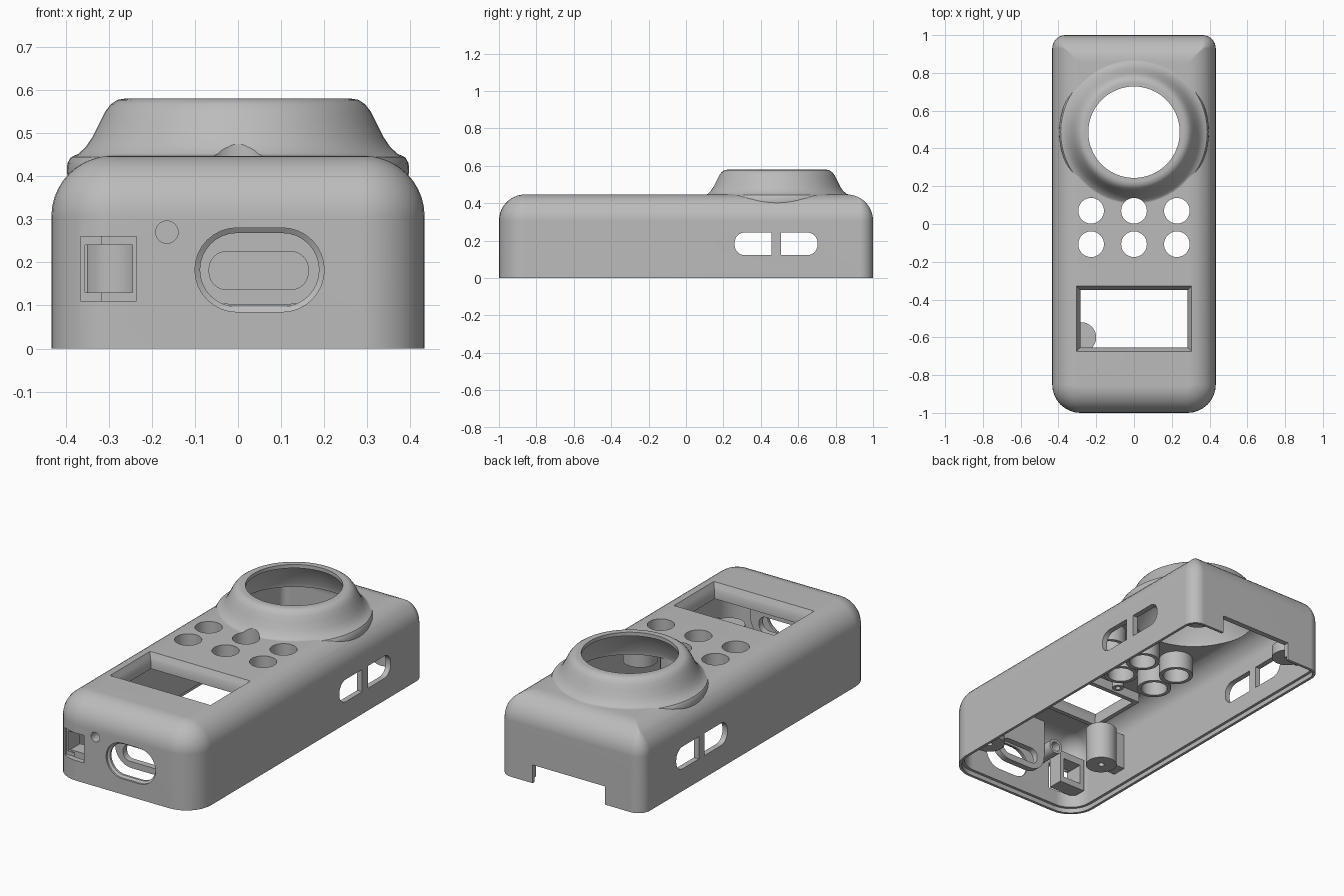
import bpy, bmesh, math

cube = bpy.data.objects.get("Cube")
if cube:
    bpy.data.objects.remove(cube, do_unlink=True)

GREY = (0.5, 0.5, 0.5, 1)
mat = bpy.data.materials.new("plain grey plastic")
mat.use_nodes = True
mat.diffuse_color = GREY
mat.node_tree.nodes["Principled BSDF"].inputs["Base Color"].default_value = GREY
mat.node_tree.nodes["Principled BSDF"].inputs["Roughness"].default_value = 0.6


def outline(x0, x1, y0, y1, radii=0, n=8):
    """Rectangle with rounded corners, counter-clockwise from the upper right."""
    if not isinstance(radii, (list, tuple)):
        radii = [radii] * 4
    pts = []
    corners = [(x1, y1, -1, -1), (x0, y1, 1, -1), (x0, y0, 1, 1), (x1, y0, -1, 1)]
    for k, ((cx, cy, sx, sy), r) in enumerate(zip(corners, radii)):
        steps = n if r > 0 else 0
        for i in range(steps + 1):
            a = math.pi / 2 * (k + i / max(steps, 1))
            pts.append((cx + sx * r + r * math.cos(a), cy + sy * r + r * math.sin(a)))
    return pts


def circle(cx, cy, r, n=8):
    return outline(cx - r, cx + r, cy - r, cy + r, r, n)


def loft(name, sections, axis="z"):
    """Solid through (outline, position) sections along an axis."""
    place = {"x": lambda u, v, w: (w, u, v),
             "y": lambda u, v, w: (u, w, v),
             "z": lambda u, v, w: (u, v, w)}[axis]
    bm = bmesh.new()
    rings = [[bm.verts.new(place(u, v, w)) for u, v in pts] for pts, w in sections]
    for a, b in zip(rings, rings[1:]):
        for i in range(len(a)):
            j = (i + 1) % len(a)
            bm.faces.new((a[i], a[j], b[j], b[i]))
    bm.faces.new(rings[0])
    bm.faces.new(rings[-1])
    bmesh.ops.remove_doubles(bm, verts=bm.verts, dist=1e-5)
    bmesh.ops.recalc_face_normals(bm, faces=bm.faces)
    mesh = bpy.data.meshes.new(name)
    bm.to_mesh(mesh)
    bm.free()
    mesh.materials.append(mat)
    obj = bpy.data.objects.new(name, mesh)
    bpy.context.collection.objects.link(obj)
    return obj


def prism(name, pts, lo, hi, axis="z"):
    return loft(name, [(pts, lo), (pts, hi)], axis)


def box(name, x0, x1, y0, y1, z0, z1):
    return prism(name, outline(x0, x1, y0, y1), z0, z1)


def combine(obj, tool, operation="DIFFERENCE"):
    mod = obj.modifiers.new("combine", "BOOLEAN")
    mod.operation, mod.object, mod.solver = operation, tool, "EXACT"
    bpy.context.view_layer.objects.active = obj
    bpy.ops.object.modifier_apply(modifier=mod.name)
    bpy.data.objects.remove(tool, do_unlink=True)


def plan(inset):
    """Body footprint: large front corners, tighter back corners."""
    back, front = max(0.07 - inset, 0.004), max(0.15 - inset, 0.004)
    return outline(-0.433 + inset, 0.433 - inset, -1 + inset, 1 - inset,
                   [back, back, front, front])


def body(name, wall, bottom):
    """Rounded-top body, shrunk evenly by the wall thickness."""
    fillet, steps = 0.14 - wall, 10
    sections = [(plan(wall), bottom)]
    for i in range(steps + 1):
        a = math.pi / 2 * i / steps
        sections.append((plan(wall + fillet * (1 - math.cos(a))),
                         0.307 + fillet * math.sin(a)))
    return loft(name, sections)


def turned(name, profile):
    return loft(name, [(circle(0, 0.486, r, 16), z) for r, z in profile])


# Case: rounded body joined to the flared collar, then hollowed
case = body("case_shell", 0, 0)
combine(case, turned("collar", [
    (0.39, 0.37), (0.397, 0.41), (0.396, 0.43), (0.388, 0.444), (0.37, 0.452),
    (0.353, 0.468), (0.338, 0.49), (0.322, 0.522), (0.308, 0.55), (0.295, 0.567),
    (0.28, 0.577), (0.262, 0.58)]), "UNION")
combine(case, body("cavity", 0.03, -0.1))
combine(case, prism("rim_step", plan(0.015), -0.1, 0.025))
combine(case, turned("collar_cavity", [
    (0.335, 0.37), (0.325, 0.44), (0.305, 0.487), (0.28, 0.535), (0.262, 0.555),
    (0.242, 0.56), (0.242, 0.65)]))

# Screen window with sloped sides and an inner frame
glass = (-0.283, 0.283, -0.653, -0.35)


def grown(rect, g):
    return outline(rect[0] - g, rect[1] + g, rect[2] - g, rect[3] + g)


combine(case, loft("window", [(grown(glass, 0), 0.2), (grown(glass, 0), 0.40),
                              (grown(glass, 0.022), 0.448), (grown(glass, 0.022), 0.5)]))
frame = prism("screen_frame", grown(glass, 0.025), 0.365, 0.425)
combine(frame, loft("window", [(grown(glass, 0), 0.2), (grown(glass, 0), 0.40),
                               (grown(glass, 0.022), 0.448)]))

# Six button holes with guide tubes beneath
buttons = [(x, y) for y in (0.07, -0.107) for x in (-0.227, 0, 0.227)]
for i, (x, y) in enumerate(buttons):
    combine(case, prism("hole", circle(x, y, 0.068), 0.2, 0.7))
    tube = prism(f"button_tube_{i + 1}", circle(x, y, 0.088), 0.32, 0.43)
    combine(tube, prism("hole", circle(x, y, 0.068), 0.2, 0.7))

# Paired slots through both sides
for y0, y1, radii in ((0.26, 0.457, [0, 0.055, 0.055, 0]),
                      (0.507, 0.703, [0.055, 0, 0, 0.055])):
    combine(case, prism("slot", outline(y0, y1, 0.122, 0.244, radii), -0.6, 0.6, "x"))

# Back notch in the lower edge
combine(case, box("notch", -0.21, 0.23, 0.9, 1.1, -0.1, 0.10))

# Oval front port, with a slotted plate set behind it
wide = outline(-0.10, 0.20, 0.085, 0.28, 0.0975)
narrow = outline(-0.088, 0.188, 0.097, 0.268, 0.0855)
combine(case, loft("port", [(wide, -1.1), (wide, -0.99), (narrow, -0.982),
                            (narrow, -0.93)], "y"))
plate = prism("port_plate", outline(-0.115, 0.215, 0.102, 0.43, [0, 0, 0.1, 0.1]),
              -0.90, -0.865, "y")
combine(plate, prism("slot", outline(-0.067, 0.163, 0.137, 0.225, 0.04), -1, -0.8, "y"))

# Front switch recess and its housing
opening = outline(-0.355, -0.245, 0.13, 0.24)
combine(case, prism("recess", outline(-0.365, -0.235, 0.11, 0.26), -1.1, -0.965, "y"))
combine(case, prism("opening", opening, -1.1, -0.8, "y"))
housing = prism("switch_housing", outline(-0.38, -0.22, 0.095, 0.28), -0.945, -0.86, "y")
combine(housing, prism("opening", opening, -1.1, -0.8, "y"))

# Indicator hole with a light tube
combine(case, prism("hole", circle(-0.165, 0.27, 0.026), -1.1, -0.8, "y"))
light = prism("light_tube", circle(-0.165, 0.27, 0.042), -0.975, -0.83, "y")
combine(light, prism("hole", circle(-0.165, 0.27, 0.026), -1.1, -0.8, "y"))

# Screw posts, each tied to the nearest side wall
posts = {"left_front_post": (0.305, -0.81, 0.16), "right_front_post": (-0.28, -0.6, 0.31),
         "left_back_post": (0.305, 0.88, 0.16), "right_back_post": (-0.305, 0.88, 0.16)}
for name, (x, y, top) in posts.items():
    side = math.copysign(1, x)
    post = prism(name, circle(x, y, 0.08), 0.10, top)
    web = sorted((x + side * 0.04, side * 0.415))
    combine(post, box("web", *web, y - 0.04, y + 0.04, 0.105, top - 0.005), "UNION")
    combine(post, prism("screw_hole", circle(x, y, 0.016), 0, 0.15))

# Small boss between the buttons and the screen
boss = prism("board_boss", circle(-0.1, -0.25, 0.03), 0.34, 0.43)
combine(boss, prism("screw_hole", circle(-0.1, -0.25, 0.014), 0.2, 0.4))

# Smooth curved walls, crisp cut edges
bpy.ops.object.select_all(action="DESELECT")
for obj in bpy.context.scene.objects:
    if obj.type == "MESH" and mat.name in obj.data.materials:
        obj.select_set(True)
        bpy.context.view_layer.objects.active = obj
bpy.ops.object.shade_smooth_by_angle(angle=math.radians(30))
for obj in bpy.context.selected_objects:
    weighted = obj.modifiers.new("even_shading", "WEIGHTED_NORMAL")
    weighted.keep_sharp = True
